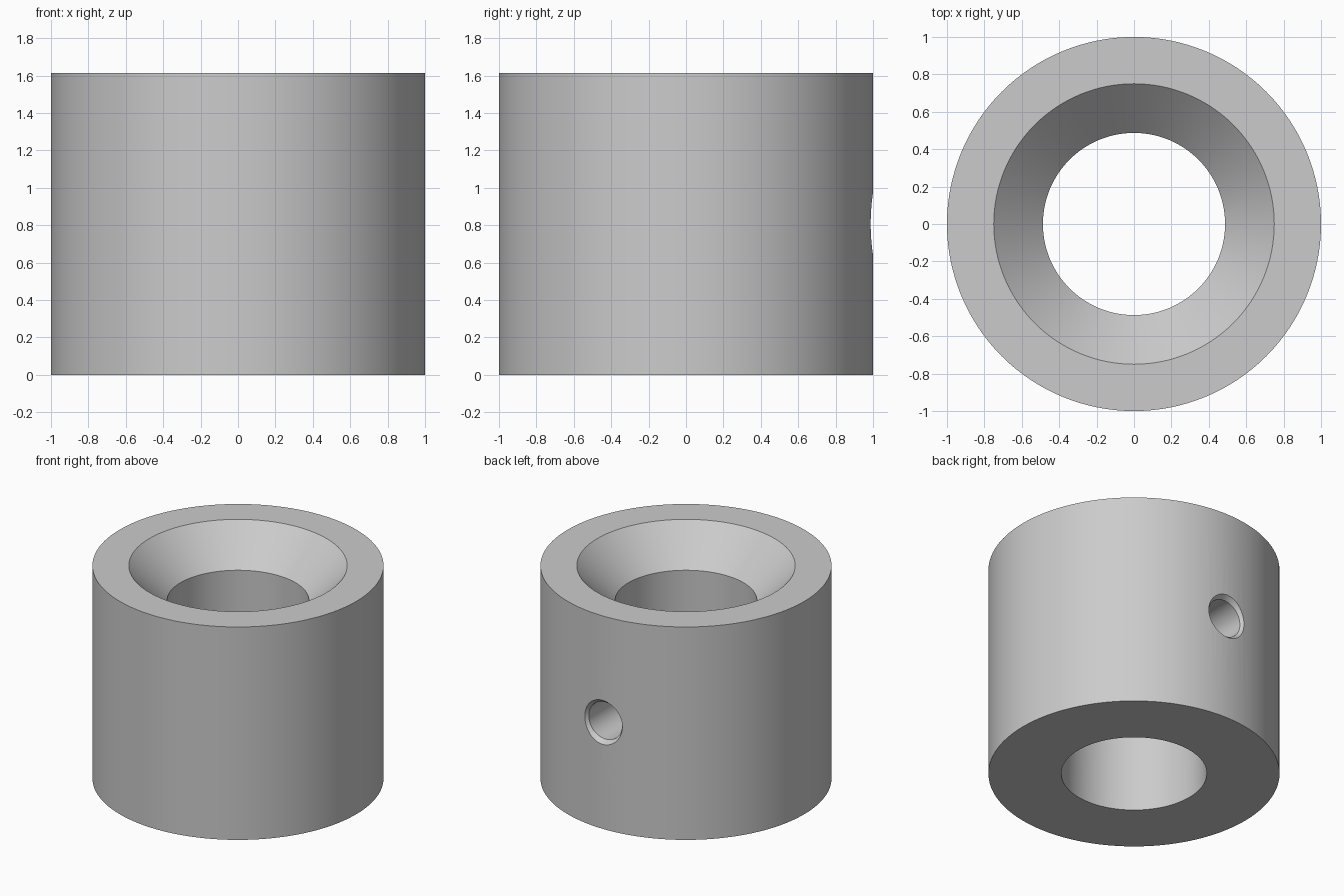
import bpy
import bmesh
import math
from mathutils import Matrix

if "Cube" in bpy.data.objects:
    bpy.data.objects.remove(bpy.data.objects["Cube"], do_unlink=True)

steel = bpy.data.materials.new("plain grey")
steel.use_nodes = True
GREY = (0.6, 0.6, 0.6, 1)
steel.diffuse_color = GREY
steel.node_tree.nodes["Principled BSDF"].inputs["Base Color"].default_value = GREY


def lathe(name, profile, steps, turn=Matrix()):
    """Spin a closed (radius, height) profile around z, then turn it."""
    bm = bmesh.new()
    verts = [bm.verts.new((r, 0, z)) for r, z in profile]
    edges = [bm.edges.new((v, verts[i - 1])) for i, v in enumerate(verts)
             if not (v.co.x == 0 and verts[i - 1].co.x == 0)]
    bmesh.ops.spin(bm, geom=verts + edges, cent=(0, 0, 0), axis=(0, 0, 1),
                   angle=math.tau, steps=steps, use_merge=True)
    bmesh.ops.remove_doubles(bm, verts=bm.verts, dist=1e-5)
    bmesh.ops.recalc_face_normals(bm, faces=bm.faces)
    bm.transform(turn)
    mesh = bpy.data.meshes.new(name)
    bm.to_mesh(mesh)
    bm.free()
    mesh.materials.append(steel)
    obj = bpy.data.objects.new(name, mesh)
    bpy.context.collection.objects.link(obj)
    return obj


# Collar with a slightly tapered bore and a wide conical countersink on top
HEIGHT = 1.614
collar = lathe("collar", [(0.5, 0), (1, 0), (1, HEIGHT), (0.75, HEIGHT),
                          (0.487, HEIGHT - 0.263)], 128)

# Radial screw hole through the back wall, with a small chamfer at its mouth
to_back = Matrix.Translation((0, 0, HEIGHT / 2)) @ Matrix.Rotation(-math.pi / 2, 4, "X")
cutter = lathe("screw_hole_cutter", [(0, 0.2), (0.14, 0.2), (0.14, 0.965),
                                     (0.19, 1.03), (0, 1.03)], 48, to_back)
cutter.hide_render = True

cut = collar.modifiers.new("screw_hole", "BOOLEAN")
cut.operation = "DIFFERENCE"
cut.solver = "EXACT"
cut.object = cutter

# Bake the cut, then smooth the round walls while keeping rims sharp
bpy.ops.object.select_all(action="DESELECT")
collar.select_set(True)
bpy.context.view_layer.objects.active = collar
bpy.ops.object.modifier_apply(modifier=cut.name)
bpy.data.objects.remove(cutter, do_unlink=True)
bpy.ops.object.shade_smooth_by_angle(angle=math.radians(25))
